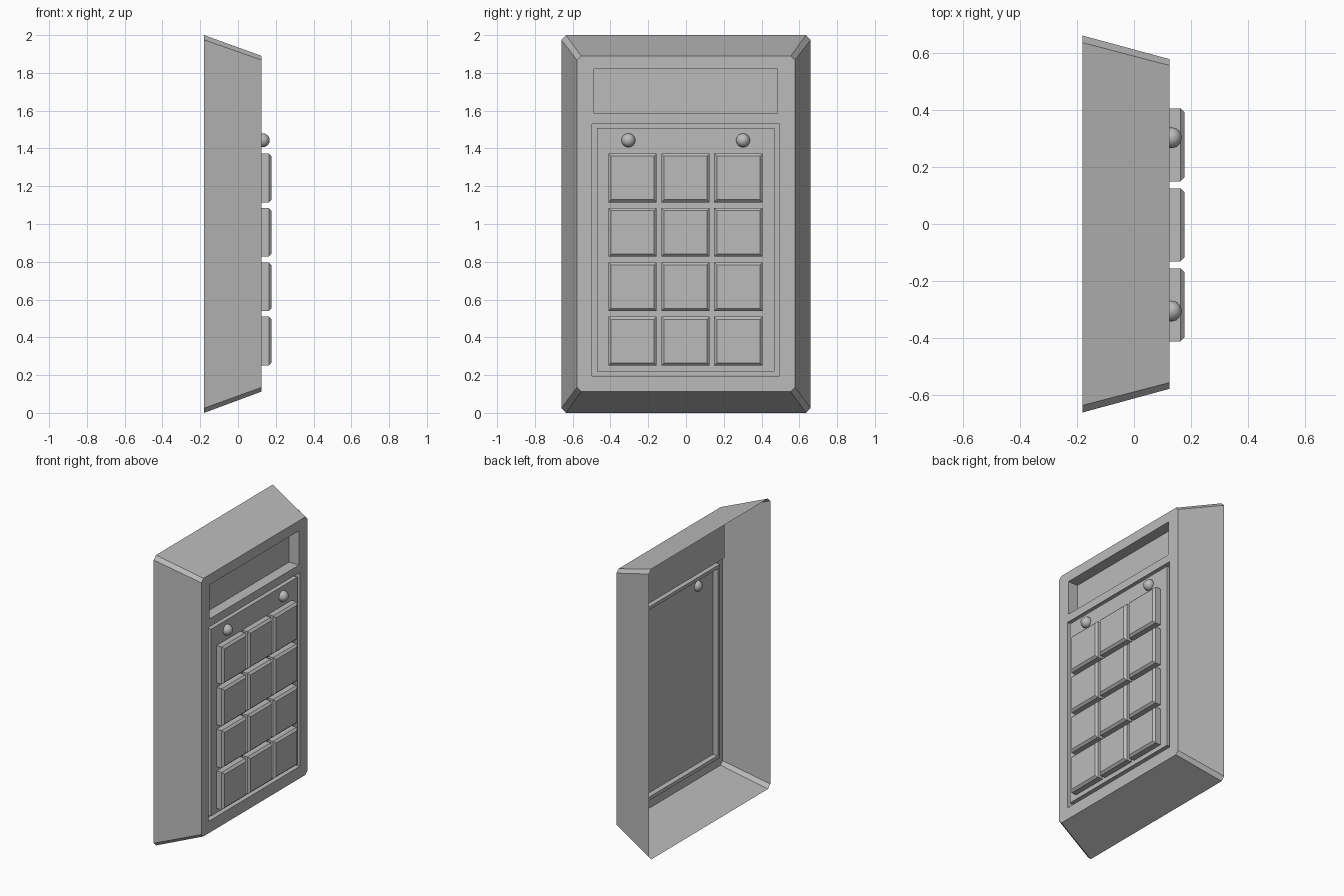
import bpy
import bmesh
from mathutils import Matrix

cube = bpy.data.objects.get("Cube")
if cube:
    bpy.data.objects.remove(cube)

GREY = (0.5, 0.5, 0.5, 1)
grey = bpy.data.materials.new("plain grey")
grey.use_nodes = True
grey.diffuse_color = GREY
grey.node_tree.nodes["Principled BSDF"].inputs["Base Color"].default_value = GREY

FRONT, BACK = 0.125, -0.18


def ring(bm, x, y0, y1, z0, z1, cut=0.0):
    """Rectangle facing +x, with optional clipped corners."""
    if cut:
        pts = [(y0 + cut, z0), (y1 - cut, z0), (y1, z0 + cut), (y1, z1 - cut),
               (y1 - cut, z1), (y0 + cut, z1), (y0, z1 - cut), (y0, z0 + cut)]
    else:
        pts = [(y0, z0), (y1, z0), (y1, z1), (y0, z1)]
    return [bm.verts.new((x, y, z)) for y, z in pts]


def bridge(bm, a, b):
    """Wall between two rings, facing outward when b is in front of a."""
    n = len(a)
    for i in range(n):
        j = (i + 1) % n
        bm.faces.new((a[i], a[j], b[j], b[i]))


def loop_edges(bm, loop):
    edges = []
    for a, b in zip(loop, loop[1:] + loop[:1]):
        edges.append(bm.edges.get((a, b)) or bm.edges.new((a, b)))
    return edges


def finish(bm, name):
    mesh = bpy.data.meshes.new(name)
    bm.to_mesh(mesh)
    bm.free()
    mesh.materials.append(grey)
    obj = bpy.data.objects.new(name, mesh)
    bpy.context.collection.objects.link(obj)
    return obj


# Open-backed tapered housing with a display recess and a groove round the keypad
bm = bmesh.new()
rear = ring(bm, BACK, -0.66, 0.66, 0, 2, 0.025)
rim = ring(bm, FRONT, -0.577, 0.577, 0.113, 1.89, 0.022)
bridge(bm, rear, rim)

screen = (-0.488, 0.485, 1.585, 1.82)
screen_rim = ring(bm, FRONT, *screen)
screen_floor = ring(bm, FRONT - 0.075, *screen)
bridge(bm, screen_rim, screen_floor)
bm.faces.new(screen_floor)

outer, inner = (-0.497, 0.494, 0.195, 1.53), (-0.472, 0.469, 0.22, 1.508)
groove = FRONT - 0.037
pad_rim, groove_out = ring(bm, FRONT, *outer), ring(bm, groove, *outer)
groove_in, pad = ring(bm, groove, *inner), ring(bm, FRONT, *inner)
for a, b in ((pad_rim, groove_out), (groove_out, groove_in), (groove_in, pad)):
    bridge(bm, a, b)
bm.faces.new(pad)

face_edges = [e for loop in (rim, screen_rim, pad_rim) for e in loop_edges(bm, loop)]
bmesh.ops.triangle_fill(bm, edges=face_edges, use_beauty=True, normal=(1, 0, 0))
bmesh.ops.recalc_face_normals(bm, faces=bm.faces)
bm.normal_update()
if max(bm.faces, key=lambda f: f.calc_center_median().x).normal.x < 0:
    bmesh.ops.reverse_faces(bm, faces=bm.faces)
finish(bm, "housing")

# Twelve square keys with bevelled fronts
W, H, BEVEL = 0.128, 0.129, 0.014
for row in range(4):
    for col in range(3):
        y, z = -0.003 + (col - 1) * 0.28, 0.38 + row * 0.288
        bm = bmesh.new()
        rings = [ring(bm, x, y - W + d, y + W - d, z - H + d, z + H - d)
                 for x, d in ((FRONT, 0), (0.163, 0), (0.177, BEVEL))]
        bridge(bm, rings[0], rings[1])
        bridge(bm, rings[1], rings[2])
        bm.faces.new(rings[2])
        finish(bm, f"key_{row + 1}_{col + 1}")

# Two round indicator lamps, half sunk into the keypad panel
for side, y in (("right", -0.305), ("left", 0.302)):
    bm = bmesh.new()
    bmesh.ops.create_uvsphere(bm, u_segments=12, v_segments=8, radius=0.037,
                              matrix=Matrix.Translation((0.131, y, 1.443)))
    for f in bm.faces:
        f.smooth = True
    finish(bm, f"lamp_{side}")
